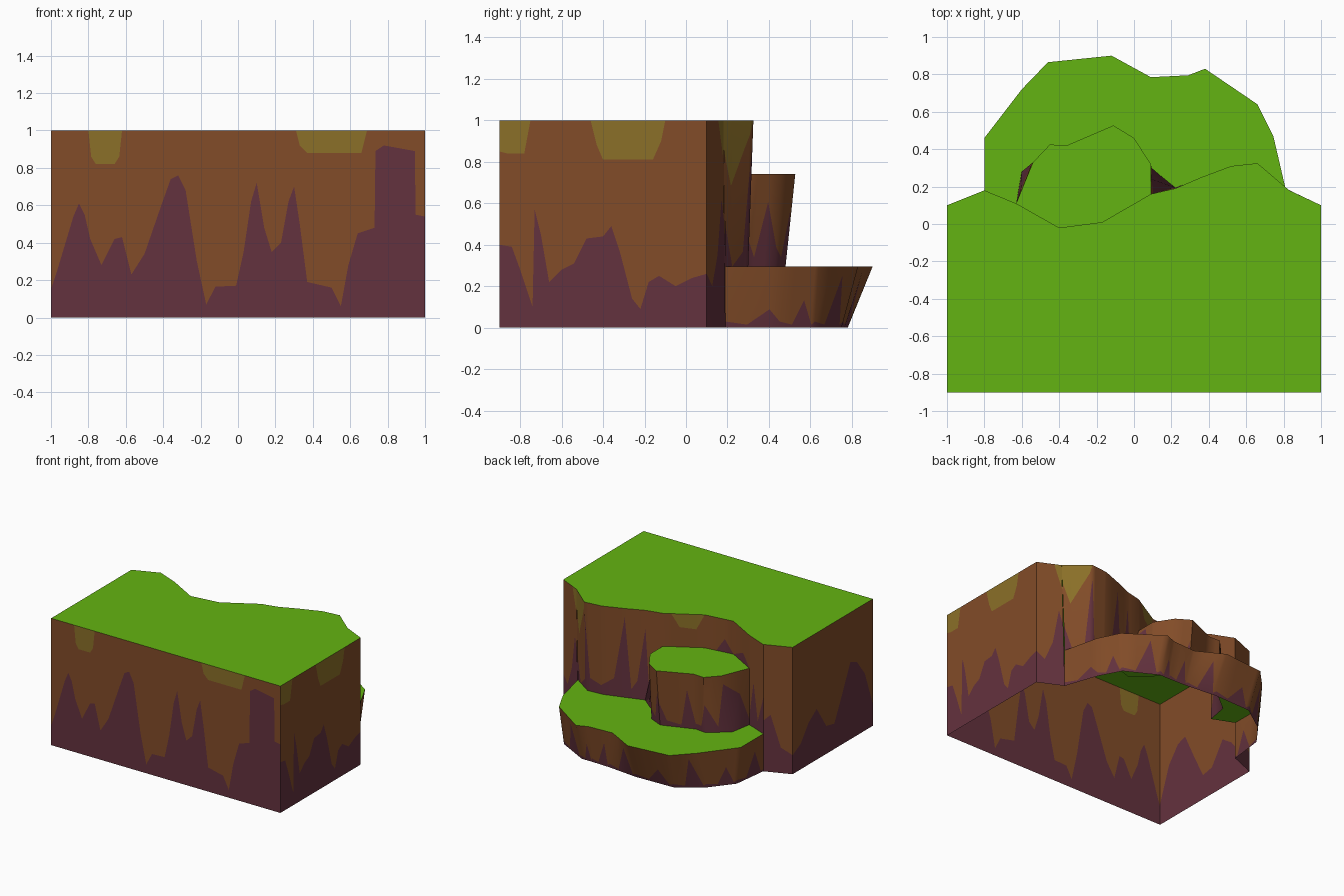
import bpy, bmesh
from mathutils import Vector

if "Cube" in bpy.data.objects:
    bpy.data.objects.remove(bpy.data.objects["Cube"])


def srgb(r, g, b):
    return [((c / 255 + 0.055) / 1.055) ** 2.4 for c in (r, g, b)] + [1.0]


def material(name, rgb):
    m = bpy.data.materials.new(name)
    m.diffuse_color = srgb(*rgb)
    m.use_nodes = True
    m.node_tree.nodes["Principled BSDF"].inputs["Base Color"].default_value = m.diffuse_color
    return m


GRASS = material("grass_green", (100, 180, 18))
WALL_MATS = [material("rock_purple", (100, 50, 62)),
             material("earth_brown", (130, 76, 40)),
             material("moss_olive", (139, 112, 40))]
LOW, MID, TOP = 0.295, 0.74, 1.0


def sample(table, u):
    """Linear interpolation in a table of (u, value) rows."""
    if u <= table[0][0]:
        return table[0][1]
    for (a, p), (b, q) in zip(table, table[1:]):
        if u <= b:
            return p + (q - p) * (u - a) / (b - a)
    return table[-1][1]


def finish(name, bm, mats):
    bmesh.ops.remove_doubles(bm, verts=bm.verts, dist=0.0005)
    mesh = bpy.data.meshes.new(name)
    bm.to_mesh(mesh)
    bm.free()
    for m in mats:
        mesh.materials.append(m)
    ob = bpy.data.objects.new(name, mesh)
    bpy.context.collection.objects.link(ob)
    bpy.ops.object.select_all(action='DESELECT')
    ob.select_set(True)
    bpy.context.view_layer.objects.active = ob
    bpy.ops.object.shade_smooth_by_angle(angle=0.8)


def wall(name, stations, top, bottom, purple, olive=((0, 0),)):
    """Cliff strip between two rims, cut into purple foot, brown body, olive fringe.
    purple = height of the foot, olive = depth of the fringe, as fractions of the wall."""
    top = [(u, Vector(p)) for u, p in zip(stations, top)]
    bottom = [(u, Vector(p)) for u, p in zip(stations, bottom)]
    us = sorted({u for t in (top, purple, olive) for u, _ in t
                 if stations[0] <= u <= stations[-1]})
    bm = bmesh.new()
    columns = []
    for u in us:
        lo, hi = sample(bottom, u), sample(top, u)
        h = sample(purple, u)
        o = max(h, 1 - sample(olive, u))
        columns.append([bm.verts.new(lo.lerp(hi, f)) for f in (0, h, o, 1)])
    for a, b in zip(columns, columns[1:]):
        for i in range(3):
            ring = []
            for v in (a[i], b[i], b[i + 1], a[i + 1]):
                if all((v.co - w.co).length > 0.0005 for w in ring):
                    ring.append(v)
            if len(ring) > 2:
                bm.faces.new(ring).material_index = i
    finish(name, bm, WALL_MATS)


def at(points, z):
    return [(x, y, z) for x, y in points]


def cap(name, points, z):
    """Flat grass surface."""
    bm = bmesh.new()
    f = bm.faces.new([bm.verts.new(p) for p in at(points, z)])
    f.normal_update()
    if f.normal.z < 0:
        f.normal_flip()
    bmesh.ops.triangulate(bm, faces=bm.faces[:])
    finish(name, bm, [GRASS])


# Rims of the terraces, running from right to left along the back
main_rim = [(1, .1), (.83, .18), (.66, .325), (.52, .31), (.36, .25), (.22, .19),
            (.09, .16), (-.17, .01), (-.4, -.02), (-.63, .11), (-.8, .18), (-1, .1)]
main_foot = [(.81, .19), (.65, .30), (.52, .29), (.36, .24), (.22, .195)]
mid_rim = [(.09, .16), (.09, .32), (0, .46), (-.11, .527), (-.36, .42),
           (-.45, .425), (-.54, .33), (-.63, .11)]
mid_foot = [(.22, .195), (.09, .3), (0, .43), (-.11, .48), (-.36, .39),
            (-.45, .4), (-.6, .28), (-.63, .11)]
low_rim = [(.81, .19), (.745, .47), (.66, .64), (.38, .83), (.29, .795), (.09, .785),
           (-.12, .9), (-.46, .865), (-.6, .72), (-.8, .46), (-.8, .18)]
low_foot = [(.81, .19), (.72, .45), (.63, .62), (.385, .75), (.29, .75), (.14, .755),
            (-.11, .78), (-.43, .77), (-.63, .63), (-.765, .46), (-.8, .18)]

# Grass surfaces of the three terraces
cap("top_grass", [(-1, -.9), (1, -.9)] + main_rim, TOP)
cap("middle_ledge_grass", mid_rim + main_rim[8:6:-1], MID)
cap("low_ledge_grass", low_rim + (main_foot + mid_foot[1:])[:0:-1], LOW)

# Front wall, measured along x
front_purple = [
    (-1, .15), (-.97, .24), (-.88, .54), (-.85, .61), (-.82, .55), (-.79, .42), (-.73, .28),
    (-.66, .42), (-.62, .43), (-.57, .23), (-.5, .34), (-.41, .6), (-.36, .74), (-.32, .76),
    (-.28, .68), (-.22, .3), (-.17, .07), (-.12, .165), (-.01, .17), (.03, .35), (.07, .62),
    (.1, .72), (.14, .48), (.18, .35), (.23, .4), (.27, .62), (.3, .7), (.33, .5), (.37, .19),
    (.5, .16), (.55, .06), (.59, .28), (.64, .45), (.73, .48), (.735, .89), (.78, .92),
    (.95, .89), (.945, .89), (.95, .55), (1, .54)]
front_purple = [p for p in front_purple if p != (.95, .89)]
front_olive = [(-.8, 0), (-.785, .14), (-.76, .18), (-.66, .18), (-.635, .14), (-.62, 0),
               (.31, 0), (.33, .08), (.37, .12), (.66, .12), (.69, 0)]
wall("front_wall", [-1, 1], [(-1, -.9, 1), (1, -.9, 1)], [(-1, -.9, 0), (1, -.9, 0)],
     front_purple, front_olive)

# Side walls, measured along y
right_purple = [
    (-.9, .4), (-.84, .39), (-.8, .28), (-.74, .1), (-.73, .57), (-.7, .45), (-.66, .22),
    (-.6, .28), (-.54, .31), (-.48, .43), (-.4, .44), (-.36, .49), (-.32, .37), (-.26, .14),
    (-.22, .09), (-.18, .22), (-.13, .25), (-.05, .2), (.03, .24), (.1, .26)]
right_olive = [(-.9, .15), (-.86, .16), (-.78, .16), (-.75, 0), (-.46, 0), (-.43, .12),
               (-.4, .19), (-.16, .19), (-.12, .1), (-.1, 0)]
wall("right_wall", [-.9, .1], [(1, -.9, 1), (1, .1, 1)], [(1, -.9, 0), (1, .1, 0)],
     right_purple, right_olive)
left_purple = [(-.9, .17), (-.8, .45), (-.7, .58), (-.62, .61), (-.52, .4), (-.42, .2),
               (-.32, .22), (-.2, .4), (-.1, .33), (0, .2), (.1, .15)]
wall("left_wall", [-.9, .1], [(-1, -.9, 1), (-1, .1, 1)], [(-1, -.9, 0), (-1, .1, 0)],
     left_purple)

# Back corners that reach the ground
wall("back_right_corner", [0, 1], at(main_rim[:2], TOP), at([(1, .1), (.81, .19)], 0),
     [(0, .26), (.3, .2), (.6, .35), (.85, .62), (1, .5)], [(.7, 0), (1, .2)])
wall("back_left_corner", [0, 1], at(main_rim[10:], TOP), at(main_rim[10:], 0),
     [(0, .4), (.25, .45), (.6, .2), (1, .15)])

# Upper cliff above the two ledges, measured by rim point number
wall("upper_cliff", range(1, 10), at(main_rim[1:10], TOP),
     at(main_foot, LOW) + at(main_rim[6:10], MID),
     [(1, .3), (1.3, 0), (1.75, .1), (2, .85), (2.2, .15), (2.9, .1), (3.5, .2), (4, .9),
      (4.3, .1), (4.6, .2), (5, .8), (5.2, .1), (6, 0), (7.4, 0), (7.7, .4), (8, 0),
      (8.6, .3), (9, 0)],
     [(1, .2), (1.25, .45), (1.9, .1), (2, 0), (6.2, 0), (6.4, .4), (6.8, .45), (7, 0)])
wall("upper_cliff_left", [0, 1], at(main_rim[9:11], TOP), at(main_rim[9:11], LOW),
     [(0, .1), (.3, .5), (.6, .1), (1, .4)])

# Middle ledge cliff
wall("middle_ledge_cliff", range(8), at(mid_rim, MID), at(mid_foot, LOW),
     [(0, .9), (.5, .95), (.95, .3), (1.2, .1), (1.6, .7), (2, .2), (2.5, .1), (2.9, .6),
      (3.2, .1), (3.6, .05), (3.8, .7), (4, .1), (4.6, .1), (5, .5), (5.5, .1), (6, .85),
      (6.6, .6), (7, .1)])

# Low ledge cliff with small spikes along its foot
spikes = [(0, .1), (.4, .05), (.8, .3)]
for i in range(1, 10):
    peak = (.8, .45, .85, .5, .65)[i % 5]
    spikes += [(i, .1), (i + .35, .05), (i + .65, peak), (i + .9, .05)]
wall("low_ledge_cliff", range(11), at(low_rim, LOW), at(low_foot, 0), spikes)
